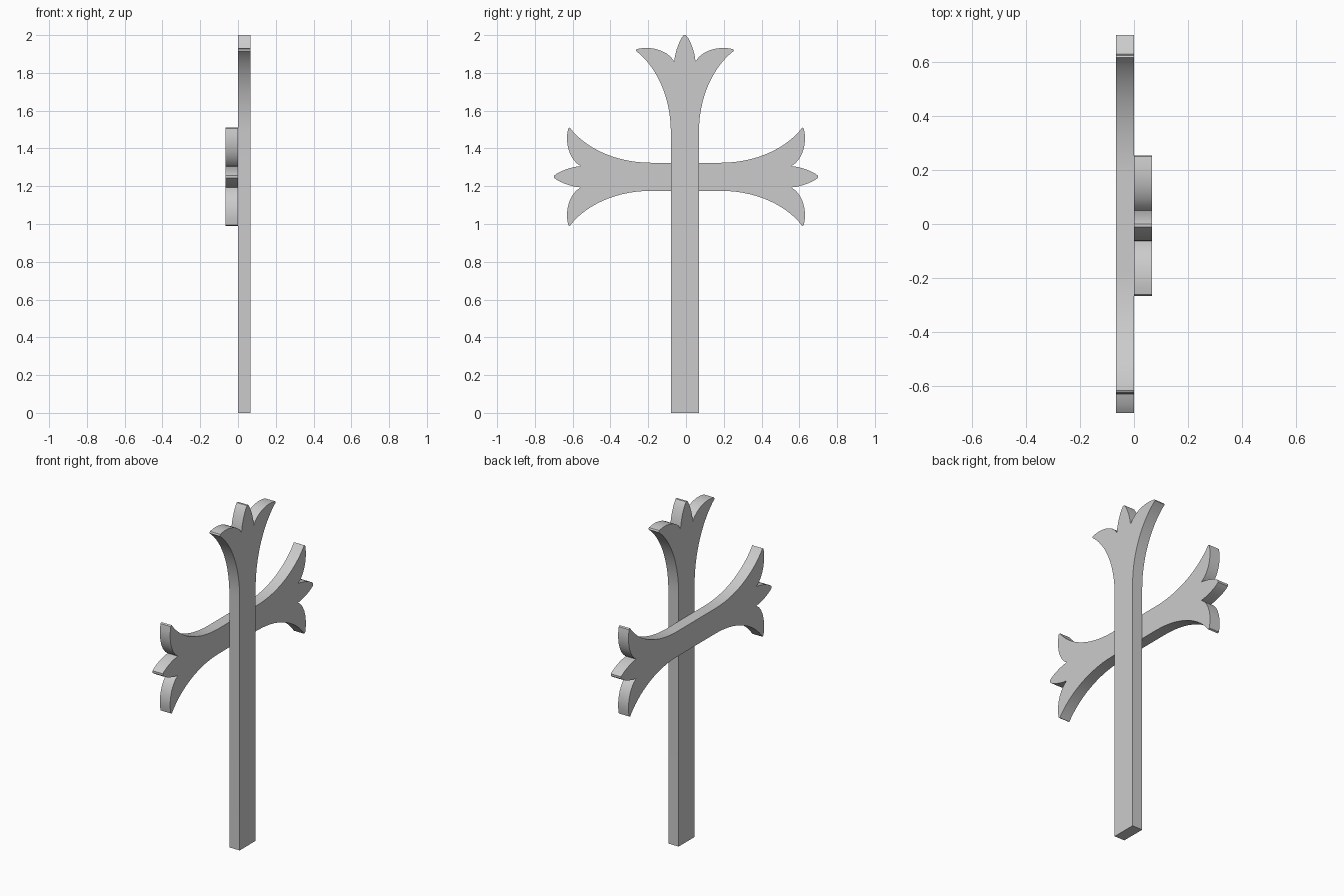
import bpy, bmesh, math
from mathutils import Vector
from mathutils.geometry import interpolate_bezier

cube = bpy.data.objects.get("Cube")
if cube:
    bpy.data.objects.remove(cube, do_unlink=True)

THICK = 0.067   # board thickness
HALF = 0.074    # board half width

grey = bpy.data.materials.new("plain grey")
grey.use_nodes = True
colour = (0.6, 0.6, 0.6, 1)
grey.diffuse_color = colour
grey.node_tree.nodes["Principled BSDF"].inputs["Base Color"].default_value = colour


def half_fleur():
    """Right half of a three-pointed end: (half width, depth below the peak)."""
    curves = [
        [(HALF, 0.52), (HALF, 0.30), (0.17, 0.15), (0.26, 0.083)],     # outer flare
        [(0.255, 0.074), (0.18, 0.055), (0.09, 0.08), (0.056, 0.14)],  # petal top
        [(0.056, 0.14), (0.055, 0.10), (0.03, 0.025), (0.006, 0)],     # middle point
    ]
    points = []
    for curve, steps in zip(curves, (16, 8, 8)):
        for p in interpolate_bezier(*[Vector((*c, 0)) for c in curve], steps):
            if not points or (p.xy - points[-1]).length > 1e-5:
                points.append(p.xy)
    return points


def fleur(peak):
    """Whole end outline, pointing along +v, from the right side to the left."""
    right = [(w, peak - d) for w, d in half_fleur()]
    return right + [(-w, v) for w, v in reversed(right)]


def board(name, outline, x_start):
    """Extrude a (y, z) outline along x."""
    bm = bmesh.new()
    face = bm.faces.new([bm.verts.new((x_start, y, z)) for y, z in outline])
    result = bmesh.ops.extrude_face_region(bm, geom=[face], use_keep_orig=True)
    moved = [g for g in result["geom"] if isinstance(g, bmesh.types.BMVert)]
    bmesh.ops.translate(bm, verts=moved, vec=(THICK, 0, 0))
    bmesh.ops.recalc_face_normals(bm, faces=bm.faces)
    mesh = bpy.data.meshes.new(name)
    bm.to_mesh(mesh)
    bm.free()
    mesh.materials.append(grey)
    obj = bpy.data.objects.new(name, mesh)
    bpy.context.collection.objects.link(obj)
    bpy.ops.object.select_all(action="DESELECT")
    obj.select_set(True)
    bpy.context.view_layer.objects.active = obj
    bpy.ops.object.shade_smooth_by_angle(angle=math.radians(30))
    return obj


# Upright post with one flared end at the top
post_y = -0.006
post = [(-HALF, 0), (HALF, 0)] + fleur(2.0)
board("upright_post", [(y + post_y, z) for y, z in post], 0)

# Crossbar behind the post, flared at both ends
bar_z = 1.25
end = fleur(0.698)
bar = [(v, bar_z - w) for w, v in end] + [(-v, bar_z + w) for w, v in end]
board("crossbar", bar, -THICK)
